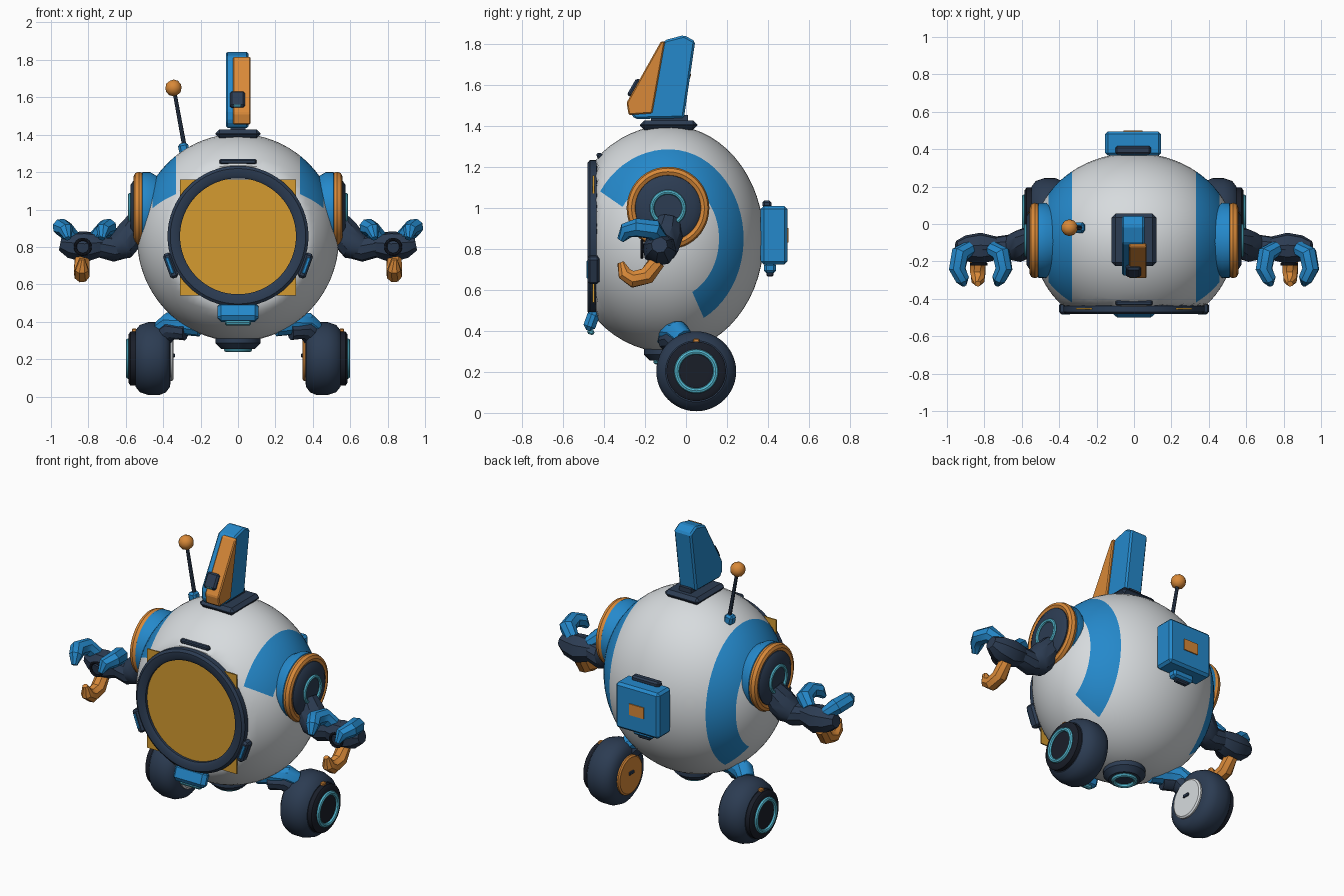
import bpy, bmesh, math
from math import sin, cos, radians, pi
from mathutils import Vector, Matrix

cube = bpy.data.objects.get("Cube")
if cube:
    bpy.data.objects.remove(cube, do_unlink=True)


def make_mat(name, rgb):
    m = bpy.data.materials.new(name)
    m.use_nodes = True
    col = (*rgb, 1)
    m.diffuse_color = col
    m.node_tree.nodes["Principled BSDF"].inputs["Base Color"].default_value = col
    return m


WHITE = make_mat("shell white", (.68, .71, .73))
BLUE = make_mat("panel blue", (.018, .25, .60))
ORANGE = make_mat("accent orange", (.69, .25, .04))
YELLOW = make_mat("screen amber", (.66, .33, .03))
NAVY = make_mat("dark navy", (.025, .045, .085))
BLACK = make_mat("hub black", (.010, .013, .022))
CYAN = make_mat("light cyan", (.09, .50, .66))


def finish(name, bm, *mats, smooth=True):
    bmesh.ops.recalc_face_normals(bm, faces=bm.faces)
    me = bpy.data.meshes.new(name)
    bm.to_mesh(me)
    bm.free()
    for m in mats:
        me.materials.append(m)
    ob = bpy.data.objects.new(name, me)
    bpy.context.collection.objects.link(ob)
    if smooth:
        bpy.ops.object.select_all(action="DESELECT")
        bpy.context.view_layer.objects.active = ob
        ob.select_set(True)
        bpy.ops.object.shade_smooth_by_angle(angle=radians(35))
    return ob


def skin(bm, rings, closed=False):
    """Join successive rings of vertices with quads."""
    pairs = list(zip(rings, rings[1:]))
    if closed:
        pairs.append((rings[-1], rings[0]))
    for a, b in pairs:
        for i in range(len(a)):
            j = (i + 1) % len(a)
            bm.faces.new((a[i], a[j], b[j], b[i]))
    if not closed:
        bm.faces.new(rings[0])
        bm.faces.new(rings[-1])


def lathe(name, mat, profile, origin, axis, n=48, closed=False):
    """Spin (radius, height) points about an axis."""
    q = Vector(axis).to_track_quat("Z", "Y")
    bm = bmesh.new()
    rings = [[bm.verts.new(Vector(origin) + q @ Vector((r * cos(2 * pi * i / n), r * sin(2 * pi * i / n), h)))
              for i in range(n)] for r, h in profile]
    skin(bm, rings, closed)
    return finish(name, bm, mat)


def torus(name, mat, r, thick, origin, axis, depth=None):
    d = depth or thick
    prof = [(r + thick * cos(k * pi / 4), d * sin(k * pi / 4)) for k in range(8)]
    return lathe(name, mat, prof, origin, axis, closed=True)


def tube(name, mat, pts, radii, n=10):
    pts = [Vector(p) for p in pts]
    bm = bmesh.new()
    rings = []
    for i, p in enumerate(pts):
        t = pts[min(i + 1, len(pts) - 1)] - pts[max(i - 1, 0)]
        side = t.cross(Vector((.3, .2, 1) if abs(t.normalized().z) < .9 else (0, 1, 0))).normalized()
        up = side.cross(t).normalized()
        rings.append([bm.verts.new(p + radii[i] * (side * cos(2 * pi * k / n) + up * sin(2 * pi * k / n)))
                      for k in range(n)])
    skin(bm, rings)
    return finish(name, bm, mat)


def box(name, mat, centre, size, bevel=.012, rot=(0, 0, 0)):
    bm = bmesh.new()
    bmesh.ops.create_cube(bm, size=1, matrix=Matrix.Diagonal((*size, 1)))
    if bevel:
        bmesh.ops.bevel(bm, geom=bm.edges[:], offset=bevel, segments=1, affect="EDGES")
    ob = finish(name, bm, mat, smooth=False)
    ob.location = centre
    ob.rotation_euler = [radians(a) for a in rot]
    return ob


def slab(name, mat, outline, x0, x1, bevel=.01):
    """Extrude a (y, z) outline along x."""
    bm = bmesh.new()
    a, b = [[bm.verts.new((x, y, z)) for y, z in outline] for x in (x0, x1)]
    skin(bm, [a, b])
    bmesh.ops.bevel(bm, geom=bm.edges[:], offset=bevel, segments=1, affect="EDGES")
    return finish(name, bm, mat, smooth=False)


# Body shell: poles on the x axis so the curved side bands follow the grid
CY, CZ = -.085, .85
bm = bmesh.new()
rows = []
for k in range(1, 45):
    th = radians(4 * k)
    row = []
    for i in range(60):
        a = radians(6 * i - 62)
        dy = sin(th) * cos(a)
        y = CY + dy * (.465 if dy > 0 else .5)
        row.append(bm.verts.new((.54 * cos(th), max(y, -.44), CZ + .555 * sin(th) * sin(a))))
    rows.append(row)
for k, (a, b) in enumerate(zip(rows, rows[1:])):
    for i in range(60):
        j = (i + 1) % 60
        f = bm.faces.new((a[i], a[j], b[j], b[i]))
        polar = min(4 * k + 6, 180 - (4 * k + 6))
        f.material_index = 1 if 32 < polar < 52 and i < 35 else 0
bm.faces.new(rows[0])
bm.faces.new(rows[-1])
finish("body_shell", bm, WHITE, BLUE)

# Face screen with its frame and fittings
box("face_screen", YELLOW, (0, -.452, .85), (.62, .008, .62), 0)
lathe("face_frame", NAVY, [(.31, -.02), (.31, .022), (.325, .032), (.362, .032), (.377, .02), (.377, -.012), (.365, -.02)],
      (0, -.45, .857), (0, -1, 0), 64, closed=True)
box("brow_light", NAVY, (0, -.415, 1.25), (.2, .05, .028), .01, (-40, 0, 0))
box("chin_block", BLUE, (0, -.462, .45), (.22, .06, .1), .02, (-20, 0, 0))
box("chin_light", CYAN, (0, -.465, .395), (.14, .035, .025), .008, (-20, 0, 0))
for s, side in ((1, "left"), (-1, "right")):
    box(side + "_frame_clip", NAVY, (s * .36, -.452, .70), (.045, .06, .14), .012, (0, s * 20, 0))
    box(side + "_frame_clip_inset", BLUE, (s * .365, -.479, .70), (.018, .012, .09), .003, (0, s * 20, 0))

# Top fin
box("fin_base", NAVY, (0, -.085, 1.405), (.24, .28, .045), .02)
box("fin_post", NAVY, (0, -.08, 1.435), (.08, .18, .04), 0)
slab("fin", BLUE, [(-.275, 1.47), (-.25, 1.435), (-.01, 1.44), (.045, 1.815), (-.01, 1.845), (-.105, 1.82), (-.275, 1.53)],
     -.065, .055)
slab("fin_front_panel", ORANGE, [(-.29, 1.515), (-.28, 1.455), (-.165, 1.463), (-.102, 1.815), (-.122, 1.815)],
     -.027, .068, .006)
box("fin_lamp_frame", NAVY, (-.003, -.248, 1.585), (.08, .04, .095), .01, (-30, 0, 0))
box("fin_lamp", CYAN, (-.003, -.264, 1.575), (.045, .02, .06), .005, (-30, 0, 0))

# Antenna
box("antenna_base", BLUE, (-.29, -.02, 1.325), (.055, .055, .06), .012, (0, -12, 0))
tube("antenna_rod", NAVY, [(-.285, -.02, 1.33), (-.34, -.02, 1.63)], [.012, .01], 8)
bm = bmesh.new()
bmesh.ops.create_icosphere(bm, subdivisions=2, radius=.045, matrix=Matrix.Translation((-.345, -.02, 1.65)))
finish("antenna_ball", bm, ORANGE)

# Backpack
box("backpack", BLUE, (-.005, .43, .868), (.3, .13, .285), .015)
box("backpack_plate", ORANGE, (-.005, .497, .868), (.1, .008, .07), 0)
box("backpack_top_clip", NAVY, (-.005, .395, 1.02), (.19, .045, .035), .01)
box("backpack_bottom_clip", BLUE, (-.005, .41, .708), (.14, .06, .05), .012)
box("backpack_bottom_catch", NAVY, (-.005, .41, .68), (.09, .035, .03), .008)

# Underside thruster
lathe("belly_disc", NAVY, [(.09, -.06), (.12, -.02), (.12, .01), (.09, .04)], (0, CY, .295), (0, 0, -1))
torus("belly_light", CYAN, .062, .013, (0, CY, .25), (0, 0, 1))

# Paired parts
for s, side in ((1, "left"), (-1, "right")):
    def P(x, y, z):
        return (s * x, y, z)

    # Shoulder
    ax, sh = (s, 0, 0), (0, -.088, 1.0)
    lathe(side + "_shoulder_cup", BLUE, [(.16, .4), (.2, .47), (.2, .51), (.17, .53)], sh, ax)
    torus(side + "_shoulder_ring", ORANGE, .178, .024, P(.53, -.088, 1.0), ax, .028)
    lathe(side + "_shoulder_disc", NAVY, [(.16, .5), (.16, .555), (.13, .575), (.06, .575)], sh, ax)
    torus(side + "_shoulder_light", CYAN, .078, .011, P(.578, -.088, 1.0), ax)

    # Arm and hand
    tube(side + "_upper_arm", NAVY, [P(.53, -.09, .93), P(.57, -.1, .87), P(.62, -.12, .81), P(.68, -.13, .785)],
         [.07, .085, .085, .06])
    tube(side + "_forearm", NAVY, [P(.6, -.12, .8), P(.66, -.125, .79), P(.76, -.13, .81), P(.82, -.13, .82)],
         [.06, .07, .06, .06])
    tube(side + "_palm", NAVY, [P(.69, -.13, .82), P(.74, -.13, .81), P(.82, -.13, .80), P(.9, -.13, .81), P(.95, -.13, .82)],
         [.04, .065, .085, .07, .04], 8)
    torus(side + "_palm_rim", BLACK, .04, .008, P(.83, -.215, .8), (0, 1, 0))
    for t, which in ((-1, "inner"), (1, "outer")):
        tube(f"{side}_{which}_claw", BLUE,
             [P(.82 + t * .06, -.13, .85), P(.82 + t * .11, -.16, .895), P(.82 + t * .125, -.24, .905),
              P(.82 + t * .1, -.29, .89), P(.82 + t * .09, -.32, .845)], [.04, .05, .047, .04, .018], 8)
    tube(side + "_thumb", ORANGE, [P(.835, -.14, .74), P(.835, -.19, .67), P(.835, -.26, .652), P(.835, -.30, .68),
                                   P(.835, -.32, .735)], [.04, .045, .043, .037, .016], 8)

    # Leg
    tube(side + "_hip", BLUE, [P(.2, -.1, .37), P(.3, -.07, .39), P(.37, -.04, .39), P(.41, -.01, .36)],
         [.05, .06, .06, .05])
    tube(side + "_strut", NAVY, [P(.28, -.09, .35), P(.36, -.06, .36), P(.42, 0, .30), P(.44, .05, .2)],
         [.05, .055, .06, .06])

    # Wheel
    hub = (0, .05, .203)
    lathe(side + "_tyre", NAVY, [(.11, .36), (.15, .363), (.18, .385), (.195, .42), (.195, .48), (.18, .525),
                                 (.15, .548), (.14, .548)], hub, ax)
    lathe(side + "_hub", BLACK, [(.145, .54), (.145, .575), (.13, .585), (.06, .585)], hub, ax)
    torus(side + "_hub_light", CYAN, .095, .013, P(.587, .05, .203), ax)
    inner = ORANGE if s > 0 else WHITE
    lathe(side + "_inner_cap", inner, [(.11, .345), (.12, .352), (.12, .37)], hub, ax)
    box(side + "_cap_bolt", NAVY, P(.343, .05, .22), (.012, .045, .02), .003)
    box(side + "_wheel_marker", ORANGE, P(.555, .05, .345), (.025, .03, .035), .004)
